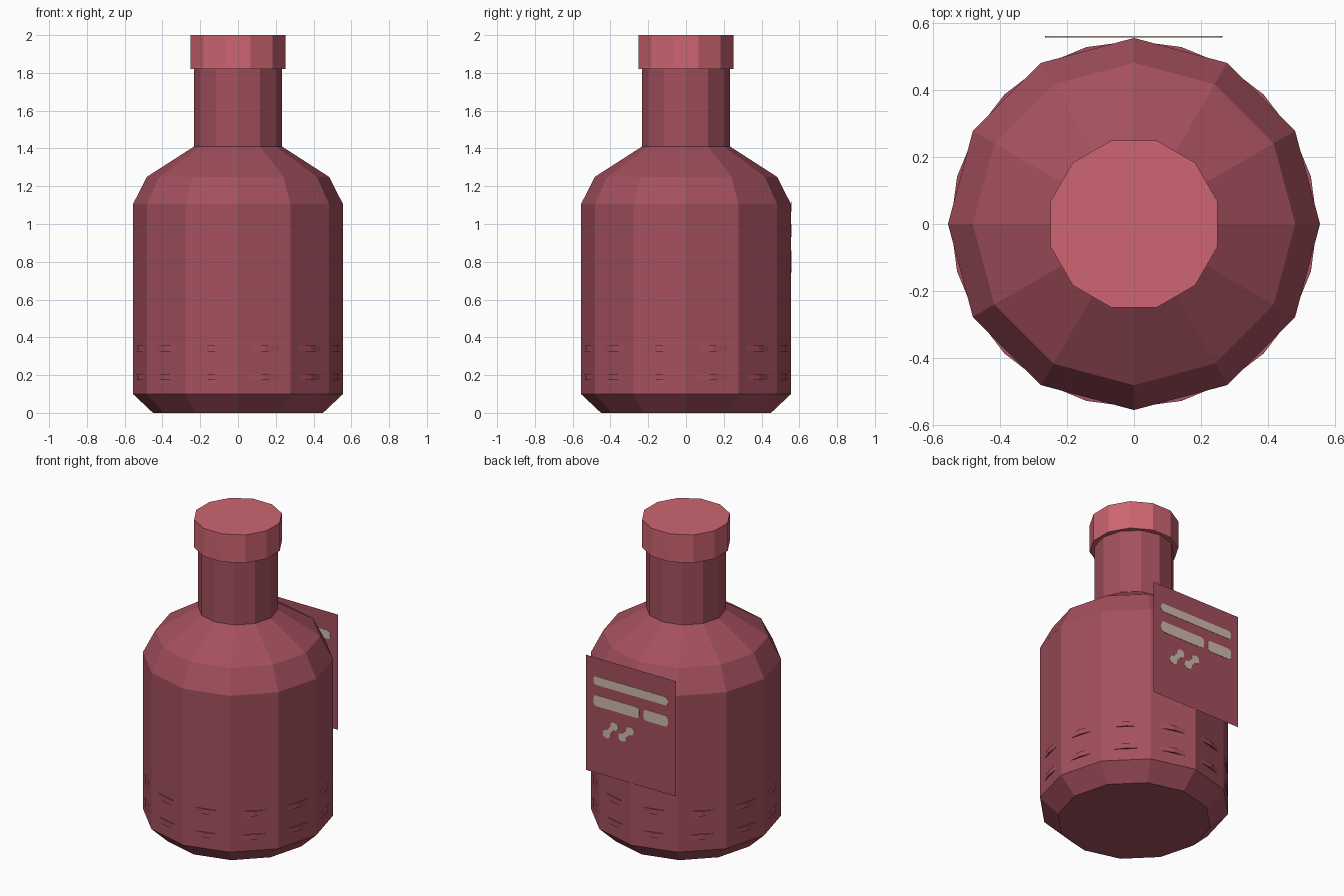
import bpy
import bmesh
from math import pi, cos, sin, atan2, hypot

cube = bpy.data.objects.get("Cube")
if cube:
    bpy.data.objects.remove(cube, do_unlink=True)


def material(name, rgb):
    mat = bpy.data.materials.new(name)
    mat.use_nodes = True
    mat.diffuse_color = (*rgb, 1)
    mat.node_tree.nodes["Principled BSDF"].inputs["Base Color"].default_value = (*rgb, 1)
    return mat


glass = material("wine red", (0.37, 0.08, 0.11))
wax = material("light red", (0.61, 0.13, 0.165))
print_grey = material("warm grey", (0.62, 0.49, 0.41))


def finish(name, bm, mat):
    bmesh.ops.recalc_face_normals(bm, faces=bm.faces)
    mesh = bpy.data.meshes.new(name)
    bm.to_mesh(mesh)
    bm.free()
    mesh.materials.append(mat)
    obj = bpy.data.objects.new(name, mesh)
    bpy.context.collection.objects.link(obj)
    return obj


def lathe(name, profile, sides, mat, turn=0.0):
    """Flat-sided solid from (radius, height) pairs, capped at both ends."""
    bm = bmesh.new()
    rings = []
    for r, z in profile:
        angles = [turn + 2 * pi * i / sides for i in range(sides)]
        rings.append([bm.verts.new((r * cos(a), r * sin(a), z)) for a in angles])
    for low, high in zip(rings, rings[1:]):
        for i in range(sides):
            j = (i + 1) % sides
            bm.faces.new((low[i], low[j], high[j], high[i]))
    bm.faces.new(rings[0])
    bm.faces.new(rings[-1])
    return finish(name, bm, mat)


# Bottle: chamfered base, straight wall, sloped shoulder and neck
lathe("bottle", [(0.45, 0), (0.556, 0.1), (0.556, 1.105), (0.482, 1.25),
                 (0.233, 1.41), (0.233, 1.85)], 12, glass)
lathe("cap", [(0.259, 1.82), (0.259, 2)], 12, wax, pi / 12)

# Raised bands that break through the middle of each flat side
for name, z in (("lower_band", 0.19), ("upper_band", 0.34)):
    lathe(name, [(0.5475, z - 0.016), (0.5475, z + 0.016)], 24, glass)

# Flat label standing against the back
LABEL_Y = 0.56
bm = bmesh.new()
bm.faces.new([bm.verts.new((x, LABEL_Y, z)) for x, z in
              ((0.32, 0.5), (-0.32, 0.5), (-0.32, 1.24), (0.32, 1.24))])
finish("label", bm, glass)


def rounded_plate(name, cx, cz, w, h, r, tilt=0.0, thick=0.004):
    """Thin rounded plate showing on both sides of the label."""
    bm = bmesh.new()
    points = []
    for quarter, (sx, sz) in enumerate(((1, 1), (-1, 1), (-1, -1), (1, -1))):
        for step in range(4):
            a = (quarter + step / 3) * pi / 2
            u = sx * (w / 2 - r) + r * cos(a)
            v = sz * (h / 2 - r) + r * sin(a)
            points.append((cx + u * cos(tilt) - v * sin(tilt),
                           cz + u * sin(tilt) + v * cos(tilt)))
    front = bm.faces.new([bm.verts.new((x, LABEL_Y - thick / 2, z)) for x, z in points])
    extruded = bmesh.ops.extrude_face_region(bm, geom=[front])["geom"]
    moved = [g for g in extruded if isinstance(g, bmesh.types.BMVert)]
    bmesh.ops.translate(bm, verts=moved, vec=(0, thick, 0))
    return finish(name, bm, print_grey)


# Printed bars on the label
rounded_plate("long_bar", 0, 1.093, 0.53, 0.054, 0.02)
rounded_plate("middle_bar", 0.102, 0.965, 0.325, 0.07, 0.02)
rounded_plate("short_bar", -0.178, 0.965, 0.175, 0.07, 0.02)

# Printed slanted marks: two dots joined by a thin stroke
for side, x0, z0, x1, z1 in (("left", 0.17, 0.77, 0.117, 0.832),
                             ("right", 0.06, 0.778, 0.004, 0.834)):
    for end, x, z in (("lower", x0, z0), ("upper", x1, z1)):
        rounded_plate(f"{side}_mark_{end}_dot", x, z, 0.056, 0.052, 0.024)
    rounded_plate(f"{side}_mark_stroke", (x0 + x1) / 2, (z0 + z1) / 2,
                  hypot(x1 - x0, z1 - z0), 0.03, 0.005, atan2(z1 - z0, x1 - x0))
